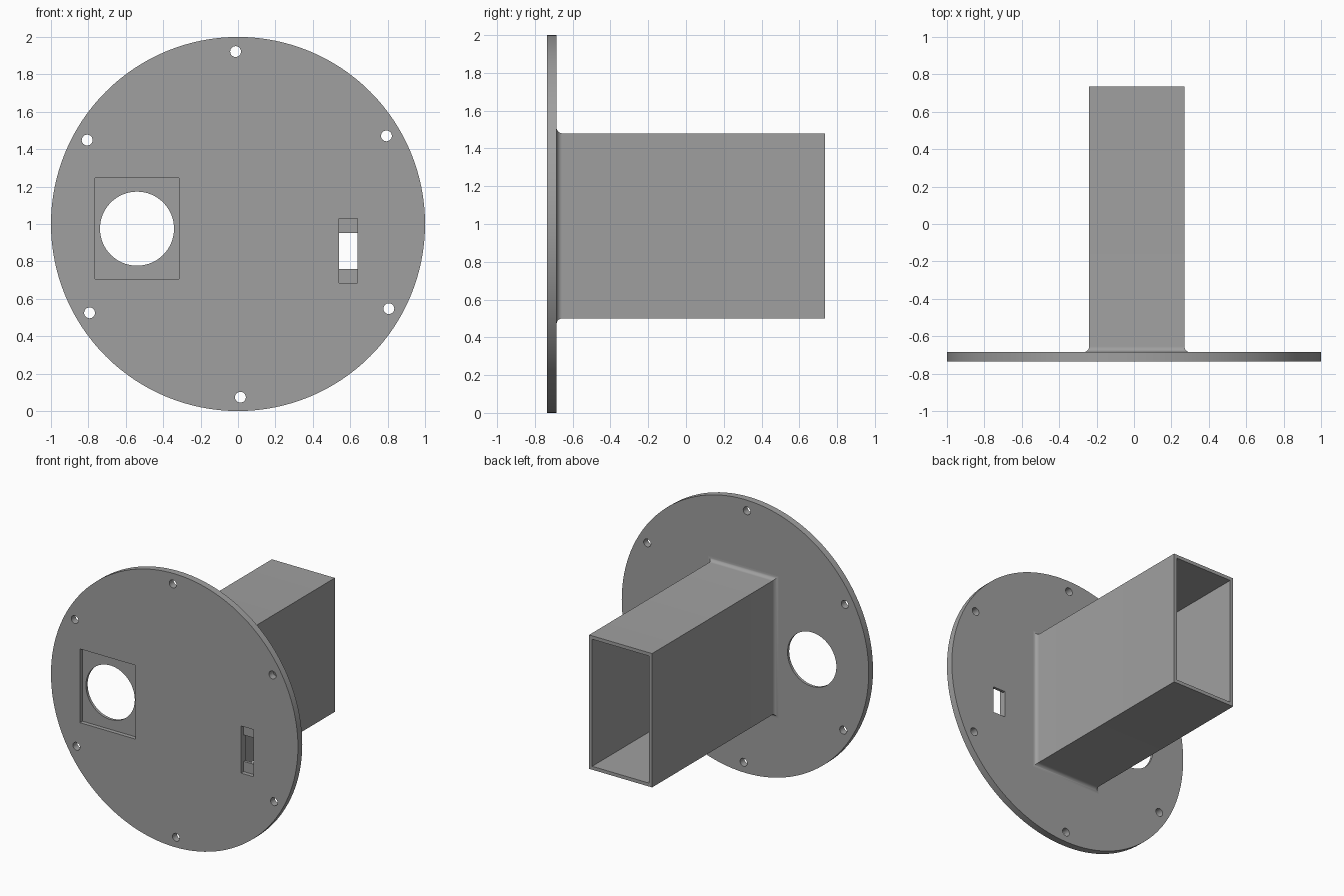
import bpy, bmesh, math

if "Cube" in bpy.data.objects:
    bpy.data.objects.remove(bpy.data.objects["Cube"])

grey = bpy.data.materials.new("plain_grey")
grey.diffuse_color = (0.35, 0.35, 0.35, 1)
grey.use_nodes = True
grey.node_tree.nodes["Principled BSDF"].inputs["Base Color"].default_value = grey.diffuse_color

FRONT, BACK, END = -0.735, -0.685, 0.735   # plate front, plate back, tube end
POCKET = FRONT + 0.03                      # floor of the shallow recesses


def disc(name, x, z, r, y0, y1, sides):
    """Cylinder along y."""
    bpy.ops.mesh.primitive_cylinder_add(vertices=sides, radius=r, depth=y1 - y0,
                                        location=(x, (y0 + y1) / 2, z),
                                        rotation=(math.pi / 2, 0, 0))
    ob = bpy.context.object
    ob.name = name
    return ob


def box(name, x0, x1, y0, y1, z0, z1):
    bpy.ops.mesh.primitive_cube_add(size=1, location=((x0 + x1) / 2, (y0 + y1) / 2, (z0 + z1) / 2))
    ob = bpy.context.object
    ob.name = name
    ob.scale = (x1 - x0, y1 - y0, z1 - z0)
    return ob


def cut(target, cutter):
    """Subtract the cutter, then discard it."""
    bpy.context.view_layer.update()
    mod = target.modifiers.new("cut", 'BOOLEAN')
    mod.operation, mod.solver, mod.object = 'DIFFERENCE', 'EXACT', cutter
    bpy.context.view_layer.objects.active = target
    bpy.ops.object.modifier_apply(modifier=mod.name)
    bpy.data.objects.remove(cutter)


def finish(ob):
    ob.data.materials.clear()
    ob.data.materials.append(grey)
    bpy.ops.object.select_all(action='DESELECT')
    ob.select_set(True)
    bpy.context.view_layer.objects.active = ob
    bpy.ops.object.shade_smooth_by_angle(angle=math.radians(30))


# Round mounting plate
plate = disc("mounting_plate", 0, 1, 1, FRONT, BACK, 128)

# Square recess with a round opening
cut(plate, box("square_recess", -0.765, -0.315, FRONT - 0.1, POCKET, 0.705, 1.245))
cut(plate, disc("round_opening", -0.54, 0.975, 0.198, FRONT - 0.1, BACK + 0.1, 64))

# Narrow recess with a slot through its middle
cut(plate, box("narrow_recess", 0.54, 0.64, FRONT - 0.1, POCKET, 0.685, 1.03))
cut(plate, box("slot", 0.54, 0.64, FRONT - 0.1, BACK + 0.1, 0.76, 0.953))

# Six screw holes around the rim
for i in range(6):
    a = math.radians(90.8 + 60 * i)
    cut(plate, disc("screw_hole", 0.924 * math.cos(a), 0.998 + 0.924 * math.sin(a),
                    0.029, FRONT - 0.1, BACK + 0.1, 24))
finish(plate)

# Hollow rectangular tube with a flared root, lofted from offset rectangles
X0, X1, Z0, Z1 = -0.24, 0.27, 0.5, 1.48
R, WALL, STEPS = 0.03, 0.025, 8
rings = [(R * (1 - math.sin(t)), BACK + R * (1 - math.cos(t)))
         for t in (math.pi / 2 * i / STEPS for i in range(STEPS + 1))]
rings.reverse()
rings += [(0, END), (-WALL, END), (-WALL, BACK)]
# order from plate to tube end
rings = sorted(rings[:STEPS + 1], key=lambda r: r[1]) + rings[STEPS + 1:]

bm = bmesh.new()
loops = []
for off, y in rings:
    loops.append([bm.verts.new((x, y, z)) for x, z in (
        (X0 - off, Z0 - off), (X1 + off, Z0 - off), (X1 + off, Z1 + off), (X0 - off, Z1 + off))])
for a, b in zip(loops, loops[1:]):
    for i in range(4):
        j = (i + 1) % 4
        bm.faces.new((a[j], a[i], b[i], b[j]))
# Ensure the outer walls face outward
bm.normal_update()
bm.faces.ensure_lookup_table()
outer = next(f for f in bm.faces if f.calc_center_median().z < Z0 + 0.001
             and f.calc_area() > 0.3)
if outer.normal.z > 0:
    bmesh.ops.reverse_faces(bm, faces=bm.faces)
mesh = bpy.data.meshes.new("rectangular_tube")
bm.to_mesh(mesh)
bm.free()
tube = bpy.data.objects.new("rectangular_tube", mesh)
bpy.context.collection.objects.link(tube)
finish(tube)
